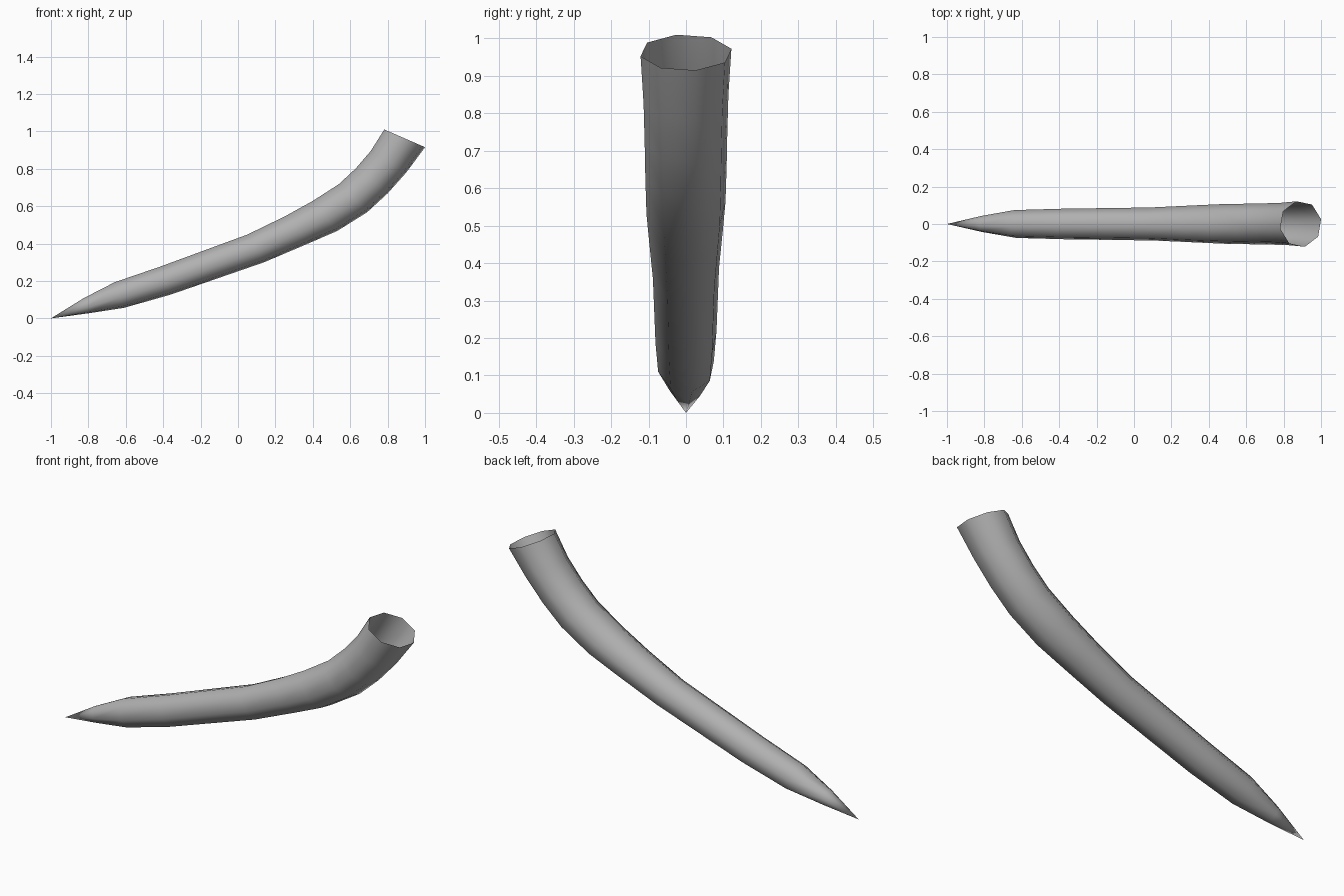
import bpy, bmesh, math
from mathutils import Vector

if "Cube" in bpy.data.objects:
    bpy.data.objects.remove(bpy.data.objects["Cube"])

SIDES = 8
TWIST = math.radians(-12)
TIP = (-1, 0, 0)

# Upper and lower outline points (x, z) of each ring, from tip to open end
RINGS = [
    ((-0.825, 0.108), (-0.80, 0.027)),
    ((-0.66, 0.193), (-0.61, 0.056)),
    ((-0.415, 0.277), (-0.36, 0.127)),
    ((0.05, 0.448), (0.14, 0.300)),
    ((0.25, 0.545), (0.38, 0.402)),
    ((0.40, 0.628), (0.53, 0.467)),
    ((0.54, 0.718), (0.69, 0.567)),
    ((0.63, 0.802), (0.80, 0.668)),
    ((0.71, 0.895), (0.90, 0.780)),
    ((0.782, 1.01), (1.0, 0.915)),
]

bm = bmesh.new()


def ring(upper, lower):
    u = Vector((upper[0], 0, upper[1]))
    l = Vector((lower[0], 0, lower[1]))
    centre, up = (u + l) / 2, (u - l) / 2 / math.cos(TWIST)
    side = Vector((0, up.length * 1.02, 0))
    angles = [TWIST + math.tau * k / SIDES for k in range(SIDES)]
    return [bm.verts.new(centre + up * math.cos(a) + side * math.sin(a)) for a in angles]


# Pointed tip, then the bent tapering tube, left open at the wide end
tip = bm.verts.new(TIP)
loops = [ring(*r) for r in RINGS]
for k in range(SIDES):
    n = (k + 1) % SIDES
    bm.faces.new((tip, loops[0][n], loops[0][k]))
    for a, b in zip(loops, loops[1:]):
        bm.faces.new((a[k], a[n], b[n], b[k]))
bmesh.ops.recalc_face_normals(bm, faces=bm.faces)

mesh = bpy.data.meshes.new("curved_horn")
bm.to_mesh(mesh)
bm.free()
horn = bpy.data.objects.new("curved_horn", mesh)
bpy.context.collection.objects.link(horn)

# Smooth sides in a darker grey
for p in mesh.polygons:
    p.use_smooth = True
grey = bpy.data.materials.new("dark_grey")
grey.diffuse_color = (0.44, 0.44, 0.44, 1)
grey.use_nodes = True
grey.node_tree.nodes["Principled BSDF"].inputs["Base Color"].default_value = grey.diffuse_color
mesh.materials.append(grey)
